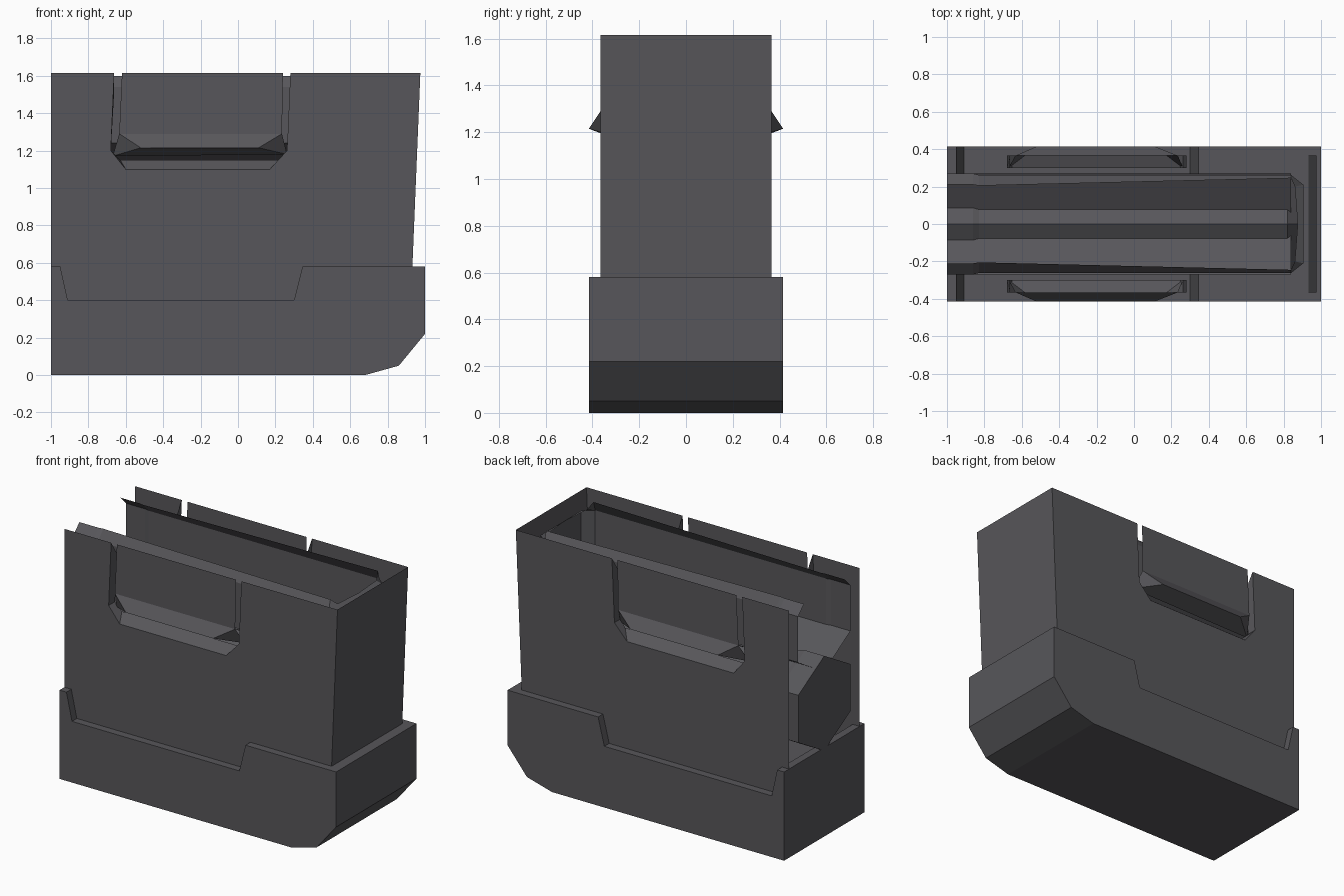
import bpy
from math import sin, cos, pi

cube = bpy.data.objects.get("Cube")
if cube:
    bpy.data.objects.remove(cube)

COLOUR = (0.096, 0.094, 0.103, 1)
grey = bpy.data.materials.new("dark grey")
grey.use_nodes = True
grey.diffuse_color = COLOUR
grey.node_tree.nodes["Principled BSDF"].inputs["Base Color"].default_value = COLOUR


def add(name, verts, faces, mirror=False):
    """Flat-shaded mesh, optionally mirrored across y = 0."""
    mesh = bpy.data.meshes.new(name)
    mesh.from_pydata(verts, [], faces)
    mesh.materials.append(grey)
    obj = bpy.data.objects.new(name, mesh)
    bpy.context.collection.objects.link(obj)
    if mirror:
        mod = obj.modifiers.new("mirror", 'MIRROR')
        mod.use_axis = (False, True, False)
        mod.use_clip = False
    return obj


def loft(name, rings, closed=True, caps=True, mirror=False):
    """Skin between rings that have equal point counts."""
    n = len(rings[0])
    verts = [p for ring in rings for p in ring]
    faces = []
    for k in range(len(rings) - 1):
        for i in range(n if closed else n - 1):
            j = (i + 1) % n
            faces.append((k * n + i, k * n + j, (k + 1) * n + j, (k + 1) * n + i))
    if caps:
        faces += [tuple(range(n))[::-1], tuple(range(len(verts) - n, len(verts)))]
    return add(name, verts, faces, mirror)


# Base with chamfered nose and a long notch in the top edge
base = [(-1, 0), (0.68, 0), (0.86, 0.05), (1, 0.22), (1, 0.58),
        (0.345, 0.58), (0.3, 0.4), (-0.91, 0.4), (-0.95, 0.58), (-1, 0.58)]
loft("base", [[(x, y, z) for x, z in base] for y in (0.415, -0.415)])

# Thin side walls with a grip cut-out, and the leaning end wall
W, T = 0.365, 1.615
wall = [(-1, 0.4), (0.925, 0.4), (0.975, T), (0.28, T), (0.262, 1.2), (0.17, 1.1),
        (-0.6, 1.1), (-0.68, 1.2), (-0.662, T), (-1, T)]
add("side_wall", [(x, W, z) for x, z in wall], [tuple(range(len(wall)))[::-1]], True)
add("end_wall", [(0.925, -W, 0.4), (0.925, W, 0.4), (0.975, W, T), (0.975, -W, T)],
    [(0, 1, 2, 3)])

# Grip panel: flush plate, protruding ledge, and its sloping underside
grip = [(-0.62, W, T), (0.24, W, T),
        (0.235, W, 1.29), (-0.635, W, 1.29),
        (0.11, 0.415, 1.215), (-0.52, 0.415, 1.215),
        (0.262, 0.3, 1.18), (-0.67, 0.3, 1.17)]
add("grip_panel", grip, [(0, 1, 2, 3), (3, 2, 4, 5), (5, 4, 6, 7),
                         (2, 6, 4), (3, 5, 7)], True)

# Recess below the ledge and the returns beside the slots
recess = [(-0.662, W, T), (-0.68, W, 1.2), (-0.6, W, 1.1),
          (0.17, W, 1.1), (0.262, W, 1.2), (0.28, W, T)]
inner = [(-0.662, 0.3, T - 0.1), (-0.68, 0.3, 1.2), (-0.63, 0.3, 1.15),
         (0.23, 0.3, 1.15), (0.262, 0.3, 1.2), (0.28, 0.3, T - 0.1)]
loft("grip_recess", [recess, inner], closed=False, caps=False, mirror=True)


# Six-sided core with a wider rim at the open end
def hexagon(x, r):
    return [(x, r * sin(i * pi / 3), 0.87 + r * cos(i * pi / 3)) for i in range(6)]


loft("core", [hexagon(x, r) for x, r in
              [(-1, 0.31), (-0.86, 0.31), (-0.83, 0.3), (0.82, 0.3), (0.9, 0.22)]])

# Sloping shelves on both sides of the core
shelf = [(0.06, 1.115), (0.27, 1.24)]
loft("shelf", [[(x, y, z) for y, z in shelf] for x in (-1, 0.84)],
     closed=False, caps=False, mirror=True)

# Inner liner with lips that lean inwards and widen towards the closed end
path = [(-1, 0.27), (-0.86, 0.27), (-0.83, 0.262), (0.84, 0.262), (0.905, 0.21), (0.905, 0)]
lip = [(-1, 0.21), (-0.86, 0.21), (-0.83, 0.205), (0.84, 0.245), (0.86, 0.2), (0.875, 0)]
rings = [[(x, y, 1.24 if x < 0.9 else 1.1) for x, y in path],
         [(x, y, 1.54) for x, y in path],
         [(x, y, 1.6 if x < 0.85 else 1.56) for x, y in lip]]
loft("liner", rings, closed=False, caps=False, mirror=True)
